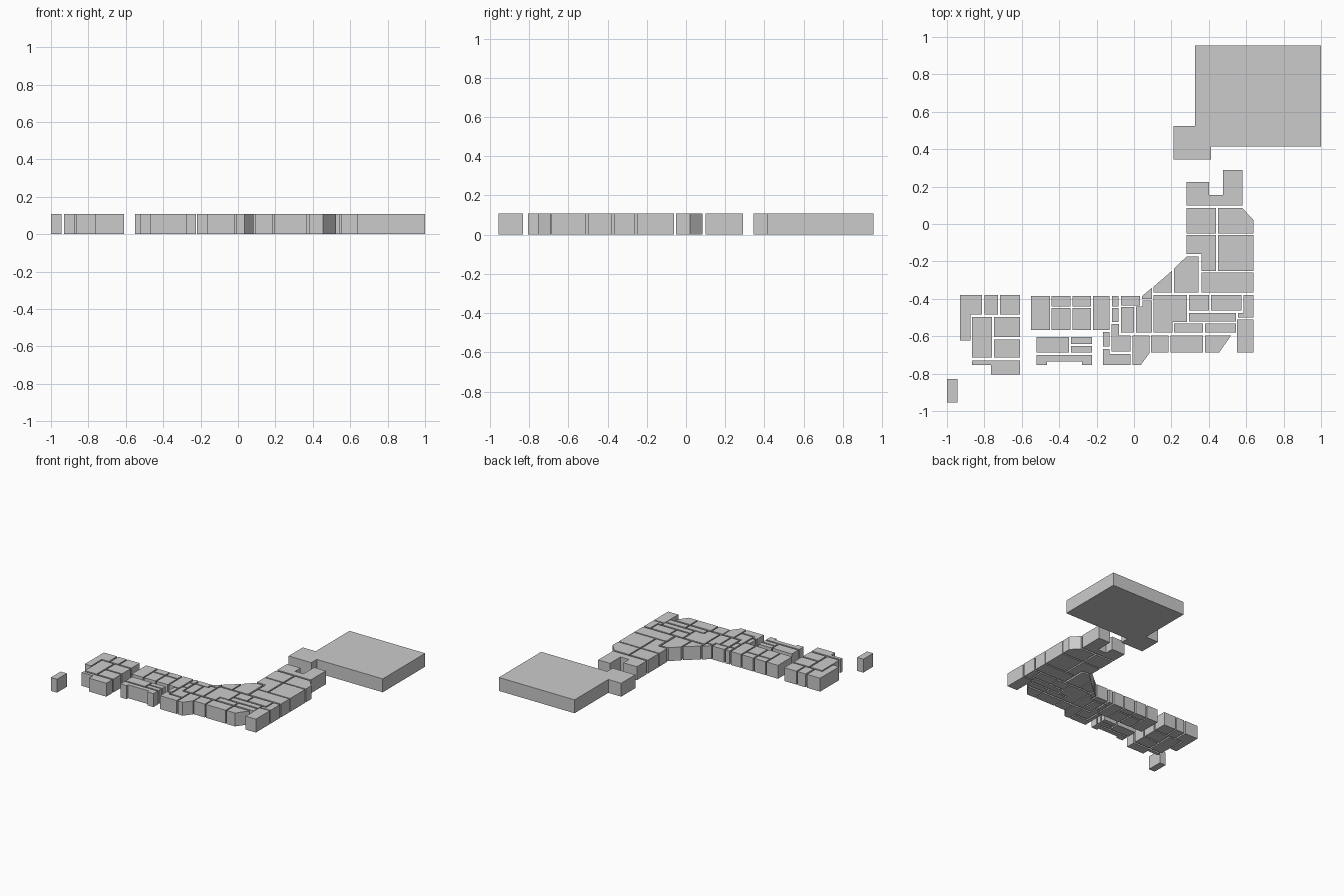
import bpy, bmesh

H = 0.108  # common block height


def prism(name, pts):
    """Extrude a plan outline from the ground up to the block height."""
    bm = bmesh.new()
    face = bm.faces.new([bm.verts.new((x, y, 0)) for x, y in pts])
    res = bmesh.ops.extrude_face_region(bm, geom=[face])
    top = [v for v in res["geom"] if isinstance(v, bmesh.types.BMVert)]
    bmesh.ops.translate(bm, verts=top, vec=(0, 0, H))
    bmesh.ops.recalc_face_normals(bm, faces=bm.faces)
    mesh = bpy.data.meshes.new(name)
    bm.to_mesh(mesh)
    bm.free()
    bpy.context.collection.objects.link(bpy.data.objects.new(name, mesh))


def row(name, y0, y1, *spans):
    """A row of rectangular rooms sharing the same depth."""
    for i, (a, b) in enumerate(spans):
        prism(f"{name}_{i + 1}", [(a, y0), (b, y0), (b, y1), (a, y1)])


# Large hall and entrance at the back right
prism("large_hall", [(.325, .955), (1, .955), (1, .415), (.412, .415),
                     (.412, .345), (.21, .345), (.21, .525), (.325, .525)])
prism("entrance", [(.28, .225), (.40, .225), (.40, .155), (.475, .155),
                   (.475, .29), (.58, .29), (.58, .10), (.28, .10)])

# East wing
row("east_upper_room", -.05, .085, (.28, .438))
prism("east_chamfered_room", [(.45, .085), (.58, .085), (.64, .02), (.64, -.05), (.45, -.05)])
prism("east_notched_room", [(.28, -.06), (.438, -.06), (.438, -.25), (.36, -.25),
                            (.36, -.16), (.28, -.16)])
row("east_lower_room", -.25, -.06, (.45, .64))
row("east_wide_room", -.367, -.26, (.36, .64))

# Rooms cut by the diagonal wall
prism("diagonal_room_large", [(.213, -.24), (.28, -.175), (.345, -.175), (.345, -.367), (.213, -.367)])
prism("diagonal_room_medium", [(.105, -.335), (.203, -.25), (.203, -.367), (.105, -.367)])
prism("diagonal_room_small", [(.043, -.385), (.095, -.342), (.095, -.40), (.043, -.40)])

# South-east corner block
prism("corner_step_room", [(.045, -.41), (.095, -.41), (.095, -.58), (.01, -.58),
                           (.01, -.44), (.045, -.44)])
prism("corner_main_room", [(.105, -.38), (.283, -.38), (.283, -.523), (.205, -.523),
                           (.205, -.58), (.105, -.58)])
row("corner_top_room", -.462, -.38, (.293, .402), (.412, .575))
prism("corner_hook_room", [(.585, -.38), (.64, -.38), (.64, -.50), (.555, -.50),
                           (.555, -.475), (.585, -.475)])
row("corner_corridor", -.52, -.475, (.293, .545))
row("corner_passage", -.58, -.533, (.215, .37), (.38, .545))
row("corner_front_room", -.687, -.595, (.09, .185), (.195, .37))
prism("corner_slanted_room", [(.38, -.595), (.52, -.595), (.455, -.687), (.38, -.687)])
row("corner_end_room", -.687, -.51, (.55, .64))
prism("corner_clipped_room", [(-.008, -.595), (.083, -.595), (.083, -.69), (.035, -.755), (-.008, -.755)])

# South wing: rows of rooms around a central passage
row("south_back_store", -.435, -.385, (-.07, .033))
row("south_back_room", -.58, -.445, (-.07, 0))
row("south_closet_back", -.44, -.385, (-.118, -.083))
row("south_closet_front", -.525, -.45, (-.118, -.083))
row("south_tall_room", -.567, -.385, (-.55, -.45), (-.22, -.13))
row("south_small_room", -.44, -.385, (-.44, -.34), (-.33, -.23))
row("south_square_room", -.567, -.45, (-.44, -.34), (-.33, -.23))
row("south_narrow_store", -.655, -.577, (-.165, -.132))
prism("south_step_room", [(-.12, -.535), (-.08, -.535), (-.08, -.595), (-.018, -.595),
                          (-.018, -.683), (-.12, -.683)])
prism("south_end_room", [(-.165, -.668), (-.132, -.668), (-.132, -.695), (-.018, -.695),
                         (-.018, -.755), (-.165, -.755)])
row("south_front_room", -.687, -.605, (-.52, -.348))
row("south_front_strip_back", -.642, -.605, (-.337, -.225))
row("south_front_strip_front", -.687, -.653, (-.337, -.225))
prism("south_porch", [(-.52, -.70), (-.225, -.70), (-.225, -.755), (-.278, -.755),
                      (-.278, -.735), (-.465, -.735), (-.465, -.755), (-.52, -.755)])

# West wing
prism("west_corner_room", [(-.93, -.38), (-.813, -.38), (-.813, -.485), (-.875, -.485),
                           (-.875, -.622), (-.93, -.622)])
row("west_back_room", -.485, -.38, (-.80, -.728), (-.717, -.61))
row("west_long_room", -.715, -.497, (-.865, -.76))
row("west_middle_room", -.605, -.497, (-.748, -.61))
row("west_lower_room", -.715, -.617, (-.748, -.61))
prism("west_front_room", [(-.865, -.73), (-.61, -.73), (-.61, -.805), (-.765, -.805),
                          (-.765, -.755), (-.865, -.755)])

# Detached block at the far left
row("detached_block", -.955, -.83, (-1, -.945))
